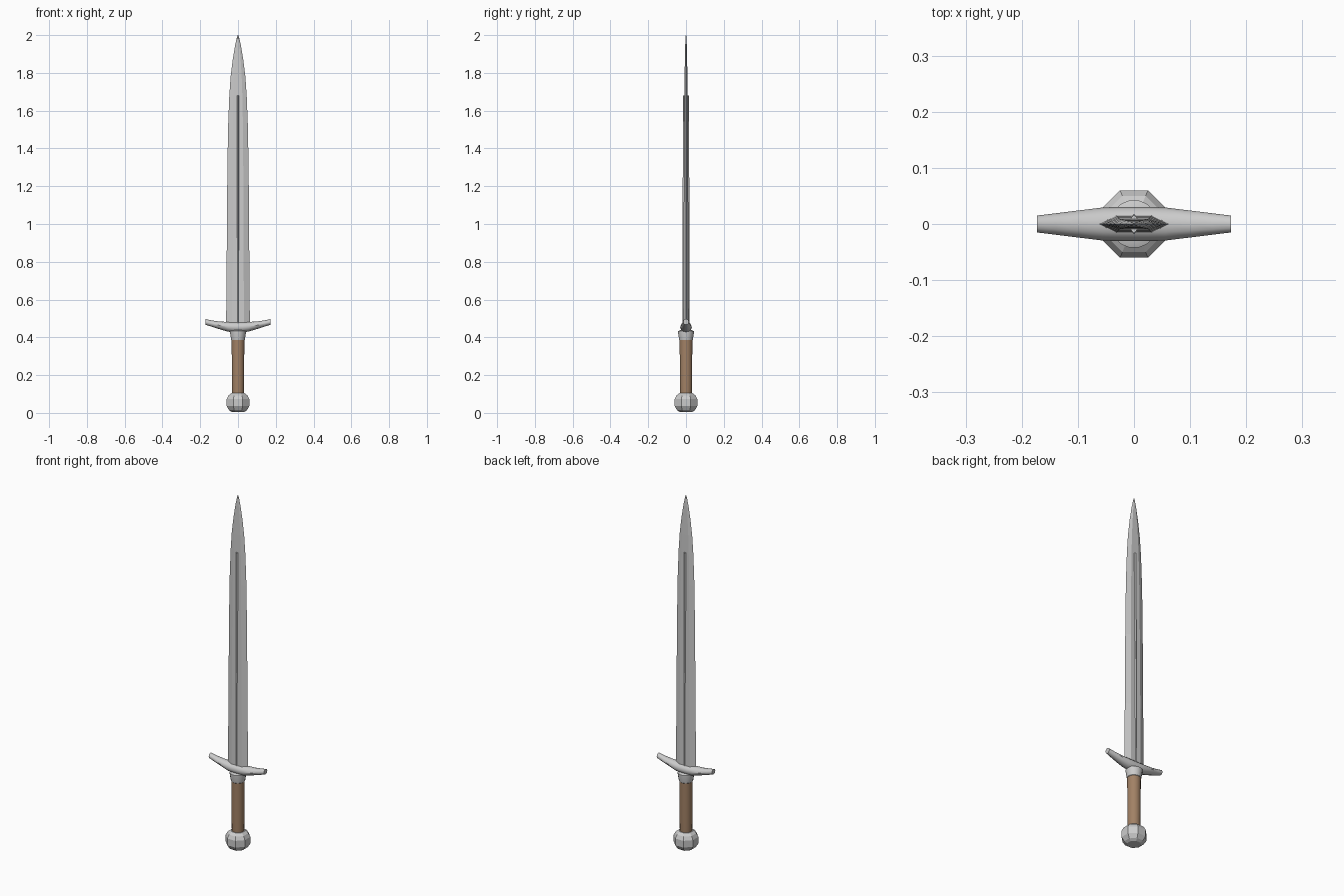
import bpy, bmesh, math
from mathutils import Vector

if "Cube" in bpy.data.objects:
    bpy.data.objects.remove(bpy.data.objects["Cube"])


def loft(name, rings, color=None, smooth=True):
    """Skin a list of equal-length rings and cap both ends."""
    bm = bmesh.new()
    rows = [[bm.verts.new(p) for p in ring] for ring in rings]
    n = len(rows[0])
    for a, b in zip(rows, rows[1:]):
        for i in range(n):
            j = (i + 1) % n
            bm.faces.new((a[i], a[j], b[j], b[i]))
    bm.faces.new(rows[0])
    bm.faces.new(rows[-1])
    bmesh.ops.recalc_face_normals(bm, faces=bm.faces)
    mesh = bpy.data.meshes.new(name)
    bm.to_mesh(mesh)
    bm.free()
    obj = bpy.data.objects.new(name, mesh)
    bpy.context.collection.objects.link(obj)
    if color:
        mat = bpy.data.materials.new(name)
        mat.diffuse_color = color
        mat.use_nodes = True
        mat.node_tree.nodes["Principled BSDF"].inputs["Base Color"].default_value = mat.diffuse_color
        mesh.materials.append(mat)
    if smooth:
        bpy.ops.object.select_all(action='DESELECT')
        obj.select_set(True)
        bpy.context.view_layer.objects.active = obj
        bpy.ops.object.shade_smooth_by_angle(angle=math.radians(35))
    return obj


def turned(name, profile, sides, color=None, smooth=True):
    """Solid of revolution from (radius, z) pairs; radius is to the flats."""
    k = 1 / math.cos(math.pi / sides)
    rings = []
    for r, z in profile:
        angles = [2 * math.pi * (i + 0.5) / sides for i in range(sides)]
        rings.append([Vector((r * k * math.cos(a), r * k * math.sin(a), z)) for a in angles])
    return loft(name, rings, color, smooth)


# Pommel: faceted octagonal knob
turned("pommel", [(0.034, 0.005), (0.047, 0.014), (0.06, 0.036), (0.06, 0.074),
                  (0.05, 0.093), (0.034, 0.105)], 8, smooth=False)

# Grip
turned("grip", [(0.031, 0.09), (0.033, 0.2), (0.033, 0.3), (0.034, 0.395)],
       16, (0.36, 0.22, 0.13, 1))

# Collar between grip and guard
turned("collar", [(0.034, 0.385), (0.036, 0.387), (0.042, 0.425), (0.042, 0.433),
                  (0.03, 0.438)], 16)

# Crossguard: half profile (x, centre z, half depth, half height), mirrored
half = [(0.025, 0.4535, 0.0305, 0.0275), (0.055, 0.456, 0.0295, 0.0255),
        (0.10, 0.464, 0.024, 0.02), (0.14, 0.473, 0.019, 0.0165),
        (0.173, 0.482, 0.015, 0.015)]
sections = [(-x, c, d, h) for x, c, d, h in reversed(half)] + half
loft("crossguard", [[Vector((x, d * math.cos(t), c + h * math.sin(t)))
                     for t in (2 * math.pi * i / 12 for i in range(12))]
                    for x, c, d, h in sections])

# Blade: flattened hexagon sections (z, half width, half thickness)
blade = [(0.45, 0.063, 0.015), (0.8, 0.060, 0.0135), (1.2, 0.057, 0.0115),
         (1.5, 0.053, 0.0095), (1.68, 0.046, 0.0085), (1.78, 0.039, 0.0075),
         (1.87, 0.028, 0.006), (1.94, 0.0165, 0.0045), (1.98, 0.008, 0.003),
         (2.0, 0.002, 0.001)]
loft("blade", [[Vector((sx * w, sy * t, z)) for sx, sy in
                ((-1, 0), (-0.5, -1), (0.5, -1), (1, 0), (0.5, 1), (-0.5, 1))]
               for z, w, t in blade], smooth=False)

# Thin raised rib running up the middle of both faces
loft("centre_rib", [[Vector((sx * 0.006, sy * t, z)) for sx, sy in
                     ((-1, -0.6), (0, -1), (1, -0.6), (1, 0.6), (0, 1), (-1, 0.6))]
                    for z, t in ((0.45, 0.0185), (1.68, 0.0165))], smooth=False)
